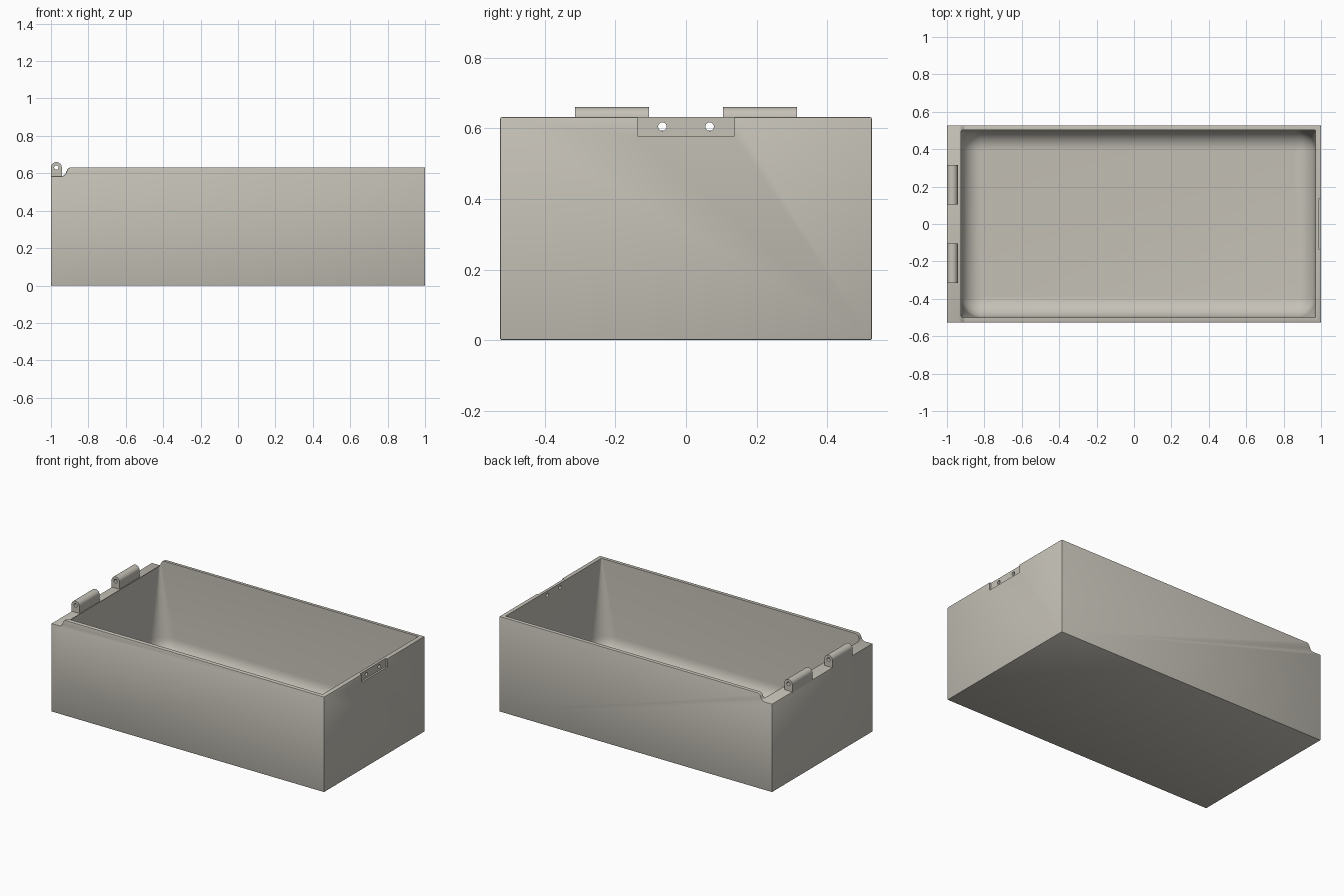
import bpy, bmesh, math
from math import sin, cos, pi

if "Cube" in bpy.data.objects:
    bpy.data.objects.remove(bpy.data.objects["Cube"])

W, TOP = 0.527, 0.632            # half depth and rim height
PIN_X, PIN_R = -0.971, 0.029     # hinge pin centre and barrel radius

mat = bpy.data.materials.new("warm_grey")
mat.diffuse_color = (0.56, 0.535, 0.475, 1)
mat.use_nodes = True
mat.node_tree.nodes["Principled BSDF"].inputs["Base Color"].default_value = mat.diffuse_color


def finish(name, bm):
    bmesh.ops.recalc_face_normals(bm, faces=bm.faces)
    me = bpy.data.meshes.new(name)
    bm.to_mesh(me)
    bm.free()
    me.materials.append(mat)
    ob = bpy.data.objects.new(name, me)
    bpy.context.collection.objects.link(ob)
    return ob


def loft(name, rings):
    """Closed solid through rings with equal point counts."""
    bm = bmesh.new()
    loops = [[bm.verts.new(p) for p in ring] for ring in rings]
    for a, b in zip(loops, loops[1:]):
        for i in range(len(a)):
            j = (i + 1) % len(a)
            bm.faces.new((a[i], a[j], b[j], b[i]))
    bm.faces.new(loops[0])
    bm.faces.new(loops[-1])
    return finish(name, bm)


def extrude_y(name, profile, y0, y1):
    return loft(name, [[(x, y, z) for x, z in profile] for y in (y0, y1)])


def arc(cx, cz, r, a0, a1, n):
    return [(cx + r * cos(a0 + (a1 - a0) * i / n), cz + r * sin(a0 + (a1 - a0) * i / n))
            for i in range(n + 1)]


def cut(ob, cutter):
    m = ob.modifiers.new("cut", 'BOOLEAN')
    m.operation, m.solver, m.object = 'DIFFERENCE', 'EXACT', cutter
    apply(ob, m)
    bpy.data.objects.remove(cutter)


def apply(ob, m):
    bpy.ops.object.select_all(action='DESELECT')
    bpy.context.view_layer.objects.active = ob
    ob.select_set(True)
    bpy.ops.object.modifier_apply(modifier=m.name)


def smooth(ob):
    bpy.ops.object.select_all(action='DESELECT')
    bpy.context.view_layer.objects.active = ob
    ob.select_set(True)
    bpy.ops.object.shade_smooth_by_angle(angle=math.radians(30))


def rounded_ring(inset, r, z, n=10):
    x0, x1, y0, y1 = -0.925 + inset, 0.97 - inset, -0.5 + inset, 0.503 - inset
    pts = []
    for cx, cy, a in ((x1 - r, y1 - r, 0), (x0 + r, y1 - r, pi / 2),
                      (x0 + r, y0 + r, pi), (x1 - r, y0 + r, 1.5 * pi)):
        pts += [(x, y, z) for x, y in arc(cx, cy, r, a, a + pi / 2, n)]
    return pts


# box body: side profile with the S-shaped hinge step, softened outer edges
profile = [(-1, 0), (1, 0), (1, TOP), (-0.892, TOP)]
profile += arc(-0.892, TOP - 0.024, 0.024, pi / 2, pi * 0.93, 6)[1:]
profile += arc(-0.945, 0.612, 0.027, -0.1, -pi / 2, 6)
profile += [(-1, 0.585)]
box = extrude_y("box_body", profile, -W, W)
bev = box.modifiers.new("soft_edges", 'BEVEL')
bev.width, bev.segments, bev.angle_limit = 0.005, 2, math.radians(60)
apply(box, bev)

# cavity: sharp corners at the rim, growing into a rounded floor
R, FLOOR = 0.11, 0.028
rings = [rounded_ring(0, 0.005, 0.75), rounded_ring(0, 0.005, TOP)]
for i in range(9):
    t = i / 8 * pi / 2
    inset = R * (1 - cos(t))
    rings.append(rounded_ring(inset, max(R - inset, 0.002), FLOOR + R * (1 - sin(t))))
cut(box, loft("cavity_cutter", rings))

# latch recess with two screw holes
recess = [(0.988, 0.578), (1.1, 0.578), (1.1, 0.7), (0.988, 0.7)]
cut(box, extrude_y("recess_cutter", recess, -0.137, 0.137))
for y in (-0.067, 0.067):
    hole = [[(x, a, b) for a, b in arc(y, 0.605, 0.012, 0, 2 * pi * 23 / 24, 23)]
            for x in (0.9, 1.1)]
    cut(box, loft("screw_hole_cutter", hole))
smooth(box)

# hinge knuckles with pin holes
for side, y in (("front", -0.21), ("back", 0.21)):
    shape = [(PIN_X - PIN_R, 0.58), (PIN_X + PIN_R, 0.58)]
    shape += arc(PIN_X, 0.631, PIN_R, 0, pi, 16)
    knuckle = extrude_y(side + "_hinge_knuckle", shape, y - 0.105, y + 0.105)
    pin = arc(PIN_X, 0.631, 0.012, 0, 2 * pi * 23 / 24, 23)
    cut(knuckle, extrude_y("pin_cutter", pin, y - 0.2, y + 0.2))
    smooth(knuckle)
